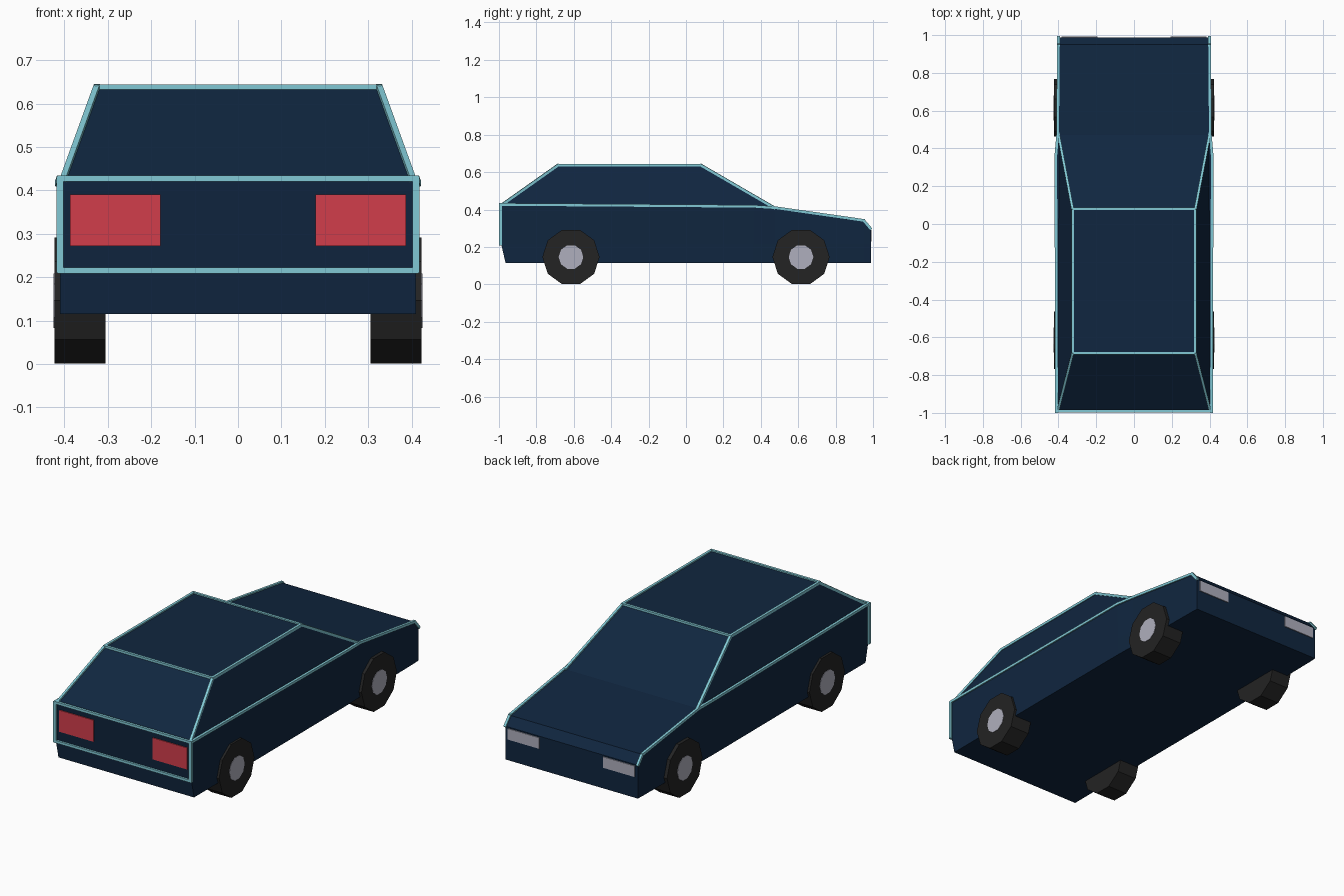
import bpy, bmesh, math
from mathutils import Vector

if "Cube" in bpy.data.objects:
    bpy.data.objects.remove(bpy.data.objects["Cube"])


def material(name, rgb):
    m = bpy.data.materials.new(name)
    m.diffuse_color = (*rgb, 1)
    m.use_nodes = True
    m.node_tree.nodes["Principled BSDF"].inputs["Base Color"].default_value = m.diffuse_color
    return m


NAVY = material("navy paint", (0.005, 0.019, 0.050))
TRIM = material("pale blue trim", (0.22, 0.58, 0.66))
RED = material("red lamp", (0.64, 0.047, 0.07))
TYRE = material("black rubber", (0.017, 0.017, 0.017))
SILVER = material("silver", (0.43, 0.43, 0.51))


def finish(name, bm, mat):
    bmesh.ops.recalc_face_normals(bm, faces=bm.faces)
    mesh = bpy.data.meshes.new(name)
    bm.to_mesh(mesh)
    bm.free()
    mesh.materials.append(mat)
    obj = bpy.data.objects.new(name, mesh)
    bpy.context.collection.objects.link(obj)
    return obj


def loft(name, sections, mat):
    """Skin a row of closed cross-sections and cap both ends."""
    bm = bmesh.new()
    rings = [[bm.verts.new(p) for p in s] for s in sections]
    n = len(rings[0])
    for a, b in zip(rings, rings[1:]):
        for i in range(n):
            j = (i + 1) % n
            bm.faces.new((a[i], a[j], b[j], b[i]))
    bm.faces.new(rings[0])
    bm.faces.new(rings[-1])
    return finish(name, bm, mat)


def box(name, center, size, mat):
    bm = bmesh.new()
    bmesh.ops.create_cube(bm, size=1)
    for v in bm.verts:
        v.co = Vector(c * s for c, s in zip(v.co, size))
    obj = finish(name, bm, mat)
    obj.location = center
    return obj


def beam(name, a, b, t=0.014):
    """Square trim strip between two points, overlapping at its ends."""
    a, b = Vector(a), Vector(b)
    obj = box(name, (a + b) / 2, (t, t, (b - a).length + t * 0.7), TRIM)
    obj.rotation_mode = 'QUATERNION'
    obj.rotation_quaternion = (b - a).to_track_quat('Z', 'Y')


def cylinder(name, center, radius, depth, sides, mat):
    """Low-poly disc on the x axis, resting on a flat side."""
    x, y, z = center
    ring = [(radius * math.cos(2 * math.pi * i / sides),
             radius * math.sin(2 * math.pi * i / sides)) for i in range(sides)]
    return loft(name, [[(x + s * depth / 2, y + c, z + d) for c, d in ring]
                       for s in (-1, 1)], mat)


# Lower body: sections along y as (y bottom, y top, half width, belt half width, belt z)
stations = [(-0.965, -0.988, 0.41, 0.41, 0.427),
            (0.36, 0.36, 0.411, 0.414, 0.417),
            (0.475, 0.475, 0.408, 0.404, 0.410),
            (0.95, 0.95, 0.402, 0.40, 0.342),
            (0.988, 0.988, 0.40, 0.40, 0.297)]
sections = []
for yb, yt, w, wt, zt in stations:
    half = [(w, yb, 0.115), (w, yt, 0.215), (wt, yt, zt)]
    sections.append(half + [(-x, y, z) for x, y, z in reversed(half)])
loft("body", sections, NAVY)

# Cabin: base outline tapering up to the roof
base = [(0.402, -0.985, 0.425), (0.40, 0.475, 0.408)]
roof = [(0.325, -0.685, 0.637), (0.325, 0.08, 0.637)]


def outline(pts):
    return pts + [(-x, y, z) for x, y, z in reversed(pts)]


loft("cabin", [outline(base), outline(roof)], NAVY)

# Trim, lamps and wheels on both sides
for side, label in ((1, "right"), (-1, "left")):
    def m(p):
        return (p[0] * side, p[1], p[2])

    # Belt strip following the body edge down over the nose
    belt = [m((wt, yt, zt)) for _, yt, _, wt, zt in stations]
    for a, b in zip(belt, belt[1:]):
        beam(label + " belt trim", a, b)

    # Pillars, roof edge and rear corner
    beam(label + " rear pillar trim", m(base[0]), m(roof[0]))
    beam(label + " roof edge trim", m(roof[0]), m(roof[1]))
    beam(label + " windscreen pillar trim", m(roof[1]), m(base[1]))
    beam(label + " rear corner trim", m((0.41, -0.992, 0.215)),
         m((0.41, -0.992, 0.427)), 0.016)

    # Lamps
    box(label + " tail lamp", (side * 0.283, -0.989, 0.331), (0.208, 0.008, 0.118), RED)
    box(label + " headlamp", (side * 0.288, 0.989, 0.26), (0.19, 0.008, 0.06), SILVER)

    # Wheels
    for y, end in ((-0.615, "rear"), (0.615, "front")):
        cylinder(f"{label} {end} tyre", (side * 0.364, y, 0.146), 0.153, 0.118, 10, TYRE)
        cylinder(f"{label} {end} hub", (side * 0.42, y, 0.146), 0.066, 0.01, 10, SILVER)

# Cross trim on the roof and tail
for name, (x, y, z) in (("roof rear trim", roof[0]), ("roof front trim", roof[1]),
                        ("tail top trim", (0.41, -0.992, 0.427)),
                        ("tail bottom trim", (0.41, -0.992, 0.215))):
    beam(name, (-x, y, z), (x, y, z))
